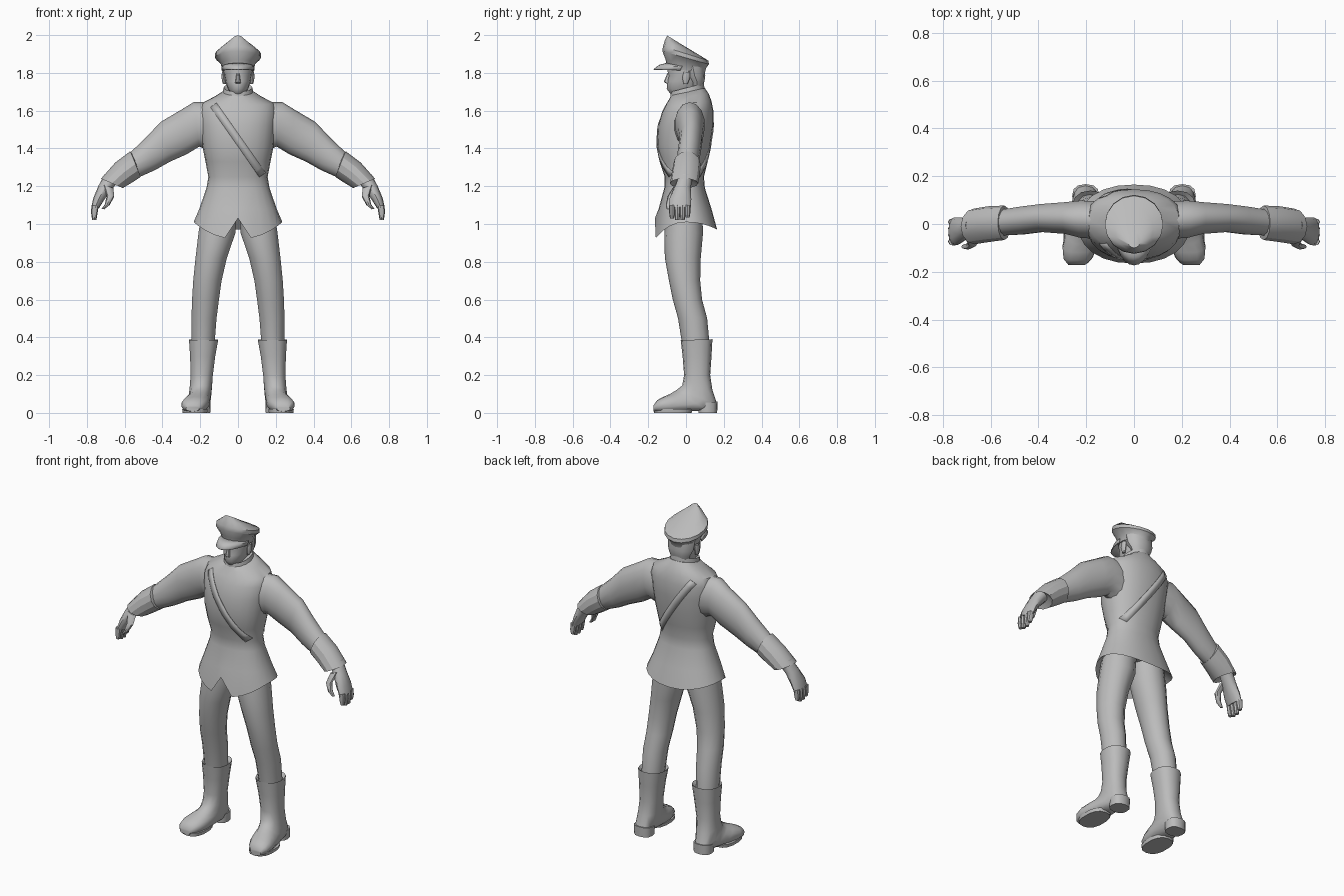
import bpy, bmesh, math
from mathutils import Vector
from mathutils.bvhtree import BVHTree

grey = bpy.data.materials.new("plain_grey")
grey.diffuse_color = (0.5, 0.5, 0.5, 1)


def finish(name, bm, mirror=False, thick=0, angle=40):
    """Turn a bmesh into a shaded object, optionally mirrored across x."""
    bmesh.ops.recalc_face_normals(bm, faces=bm.faces)
    me = bpy.data.meshes.new(name)
    bm.to_mesh(me)
    bm.free()
    ob = bpy.data.objects.new(name, me)
    bpy.context.collection.objects.link(ob)
    me.materials.append(grey)
    bpy.ops.object.select_all(action='DESELECT')
    ob.select_set(True)
    bpy.context.view_layer.objects.active = ob
    bpy.ops.object.shade_smooth_by_angle(angle=math.radians(angle))
    if thick:
        ob.modifiers.new("thickness", 'SOLIDIFY').thickness = thick
    if mirror:
        ob.modifiers.new("mirror", 'MIRROR')
    return ob


def loft(name, rings, axis='X', n=12, power=1.0, mirror=False, shape=None, angle=40):
    """Skin rings given as (point a, opposite point b, centre on axis, half width).
    Points are (y, z) when the width runs along X and (x, z) when along Y."""
    bm = bmesh.new()
    loops = []
    for ri, (a, b, c, w) in enumerate(rings):
        loop = []
        for i in range(n):
            t = 2 * math.pi * i / n
            cs, sn = math.cos(t), math.sin(t)
            k = math.copysign(abs(cs) ** power, cs)
            s = math.copysign(abs(sn) ** power, sn)
            m = [(a[j] + b[j]) / 2 + (a[j] - b[j]) / 2 * k for j in (0, 1)]
            v = Vector((c + w * s, m[0], m[1])) if axis == 'X' else Vector((m[0], c + w * s, m[1]))
            if shape:
                v = shape(ri, t, v)
            loop.append(bm.verts.new(v))
        loops.append(loop)
    for l0, l1 in zip(loops, loops[1:]):
        for i in range(n):
            j = (i + 1) % n
            bm.faces.new((l0[i], l0[j], l1[j], l1[i]))
    bm.faces.new(loops[0])
    bm.faces.new(loops[-1])
    return finish(name, bm, mirror, angle=angle)


def hem(ri, t, v):
    """Dip the skirt hem at front and back, with a notch at the front centre."""
    if ri == 1:
        f = math.cos(t)
        v.z = 1.01 - (0.09 * f ** 2 if f > 0 else 0.04 * f * f)
        if f > 0.999:
            v.z = 1.03
    return v


# Jacket: underside, hem, skirt, waist, chest, shoulders, collar base
jacket = loft("jacket", [
    ((-.10, 1.06), (.09, 1.06), 0, .17),
    ((-.165, 1.0), (.165, 1.0), 0, .235),
    ((-.145, 1.08), (.135, 1.08), 0, .205),
    ((-.115, 1.19), (.10, 1.19), 0, .167),
    ((-.113, 1.25), (.095, 1.25), 0, .157),
    ((-.14, 1.33), (.115, 1.33), 0, .172),
    ((-.153, 1.42), (.13, 1.42), 0, .19),
    ((-.148, 1.52), (.145, 1.52), 0, .20),
    ((-.128, 1.59), (.145, 1.60), 0, .205),
    ((-.108, 1.63), (.135, 1.65), 0, .19),
    ((-.09, 1.66), (.12, 1.69), 0, .12),
    ((-.08, 1.68), (.10, 1.72), 0, .078)],
    n=24, power=.9, shape=hem)
loft("collar", [((-.085, 1.655), (.10, 1.69), 0, .085),
                ((-.08, 1.70), (.095, 1.745), 0, .076),
                ((-.05, 1.69), (.075, 1.735), 0, .06)], n=16)

# Diagonal strap laid on the chest and back of the jacket
tree = BVHTree.FromObject(jacket, bpy.context.evaluated_depsgraph_get())
top, low = Vector((-.13, 0, 1.63)), Vector((.13, 0, 1.26))
side = Vector((low.z - top.z, 0, top.x - low.x)).normalized() * .02
for name, y in (("strap_front", -1), ("strap_back", 1)):
    bm = bmesh.new()
    prev = None
    for i in range(13):
        p = top.lerp(low, i / 12)
        pair = []
        for q in (p - side, p + side):
            hit = tree.ray_cast(Vector((q.x, y, q.z)), Vector((0, -y, 0)))[0]
            pair.append(bm.verts.new(hit + Vector((0, y * .005, 0))))
        if prev:
            bm.faces.new((prev[0], prev[1], pair[1], pair[0]))
        prev = pair
    finish(name, bm, thick=.004)

# Sleeves and flared cuffs
loft("sleeve", [
    ((.13, 1.645), (.14, 1.38), .015, .08),
    ((.235, 1.645), (.205, 1.41), .02, .08),
    ((.30, 1.605), (.27, 1.37), .025, .068),
    ((.41, 1.54), (.36, 1.33), .025, .06),
    ((.49, 1.455), (.44, 1.285), .015, .06),
    ((.59, 1.36), (.53, 1.245), .005, .055),
    ((.67, 1.28), (.62, 1.22), 0, .045)], axis='Y', n=14, mirror=True)
loft("cuff", [
    ((.55, 1.36), (.525, 1.27), .005, .05),
    ((.57, 1.385), (.515, 1.25), .005, .072),
    ((.65, 1.325), (.56, 1.22), 0, .075),
    ((.725, 1.24), (.61, 1.19), -.01, .075),
    ((.70, 1.255), (.635, 1.215), -.01, .05)], axis='Y', n=12, mirror=True, angle=30)

# Hands: palm, thumb and four fingers
loft("palm", [
    ((.705, 1.265), (.64, 1.215), -.005, .038),
    ((.74, 1.20), (.675, 1.175), -.02, .045),
    ((.765, 1.14), (.71, 1.125), -.03, .058),
    ((.777, 1.09), (.735, 1.085), -.032, .058)], axis='Y', n=12, mirror=True)
loft("thumb", [
    ((.715, 1.21), (.66, 1.19), -.045, .02),
    ((.695, 1.15), (.655, 1.145), -.08, .017),
    ((.705, 1.105), (.68, 1.10), -.093, .014),
    ((.722, 1.08), (.708, 1.078), -.095, .008)], axis='Y', n=8, mirror=True)
for i, y in enumerate((-.074, -.046, -.018, .008)):
    tip = (1.03, 1.02, 1.02, 1.035)[i]
    loft("finger_%d" % (i + 1), [
        ((.776, 1.10), (.737, 1.095), y, .016),
        ((.778, 1.06), (.744, 1.055), y, .015),
        ((.772, tip), (.75, tip), y, .011)], axis='Y', n=8, mirror=True)

# Trousers
loft("trouser_leg", [
    ((-.10, 1.10), (.085, 1.10), .095, .095),
    ((-.115, .95), (.09, .95), .112, .10),
    ((-.112, .82), (.078, .82), .142, .085),
    ((-.09, .70), (.075, .70), .162, .077),
    ((-.07, .60), (.085, .60), .172, .073),
    ((-.042, .50), (.112, .50), .18, .068),
    ((-.02, .36), (.125, .36), .185, .062)], n=14, mirror=True)

# Boots: shaft, ankle, foot, toe
loft("boot", [
    ((-.01, .37), (.12, .37), .182, .06),
    ((-.028, .385), (.14, .39), .182, .079),
    ((-.018, .30), (.135, .30), .187, .068),
    ((-.01, .20), (.128, .20), .192, .06),
    ((-.02, .145), (.14, .12), .197, .06),
    ((-.045, .125), (.165, .045), .202, .06),
    ((-.06, .115), (.12, .012), .208, .062),
    ((-.085, .10), (.03, .01), .217, .069),
    ((-.12, .085), (-.07, .002), .228, .072),
    ((-.152, .068), (-.135, .002), .236, .06),
    ((-.172, .04), (-.172, .008), .24, .035)], n=14, power=.85, mirror=True)
loft("boot_heel", [
    ((.065, 0), (.165, 0), .202, .055),
    ((.065, .05), (.167, .06), .202, .057)], n=12, power=.8, mirror=True)
loft("boot_sole", [
    ((-.17, 0), (.03, 0), .228, .066),
    ((-.172, .02), (.035, .02), .228, .069)], n=14, power=.8, mirror=True)

# Head, nose, ears and hair
loft("head", [
    ((-.05, 1.66), (.06, 1.66), 0, .055),
    ((-.085, 1.692), (.065, 1.70), 0, .04),
    ((-.102, 1.715), (.07, 1.72), 0, .055),
    ((-.10, 1.755), (.08, 1.76), 0, .067),
    ((-.092, 1.785), (.088, 1.79), 0, .073),
    ((-.098, 1.81), (.09, 1.81), 0, .076),
    ((-.09, 1.86), (.09, 1.85), 0, .076)], n=16)
loft("nose", [
    ((-.105, 1.745), (-.08, 1.745), 0, .016),
    ((-.118, 1.752), (-.08, 1.755), 0, .014),
    ((-.098, 1.80), (-.08, 1.80), 0, .007)], n=8)
loft("ear", [
    ((-.012, 1.74), (.008, 1.74), .072, .008),
    ((-.02, 1.775), (.022, 1.775), .077, .011),
    ((-.012, 1.805), (.02, 1.805), .077, .008)], n=8, mirror=True)
loft("hair", [
    ((.03, 1.70), (.085, 1.715), 0, .05),
    ((.02, 1.75), (.098, 1.755), 0, .068),
    ((-.01, 1.785), (.102, 1.785), 0, .082),
    ((-.03, 1.84), (.10, 1.83), 0, .085)], n=12)

# Peaked cap: band, flared crown, raised front
loft("cap", [
    ((-.10, 1.825), (.10, 1.80), 0, .082),
    ((-.108, 1.87), (.108, 1.83), 0, .092),
    ((-.125, 1.915), (.122, 1.845), 0, .122),
    ((-.122, 1.94), (.118, 1.865), 0, .122),
    ((-.112, 1.972), (.07, 1.895), 0, .08),
    ((-.10, 1.998), (-.03, 1.955), 0, .028)], n=16, angle=35)

# Cap brim: a drooping crescent at the front
bm = bmesh.new()
prev = None
for i in range(13):
    t = math.radians(-80 + 160 * i / 12)
    c, s = math.cos(t), math.sin(t)
    row = [bm.verts.new((s * .083, -.095 * c, 1.835 + .02 * c)),
           bm.verts.new((s * .09, -.14 * c, 1.828 + .015 * c)),
           bm.verts.new((s * .088, -.173 * c, 1.812 + .008 * c))]
    if prev:
        for k in (0, 1):
            bm.faces.new((prev[k], prev[k + 1], row[k + 1], row[k]))
    prev = row
finish("cap_brim", bm, thick=.006)
